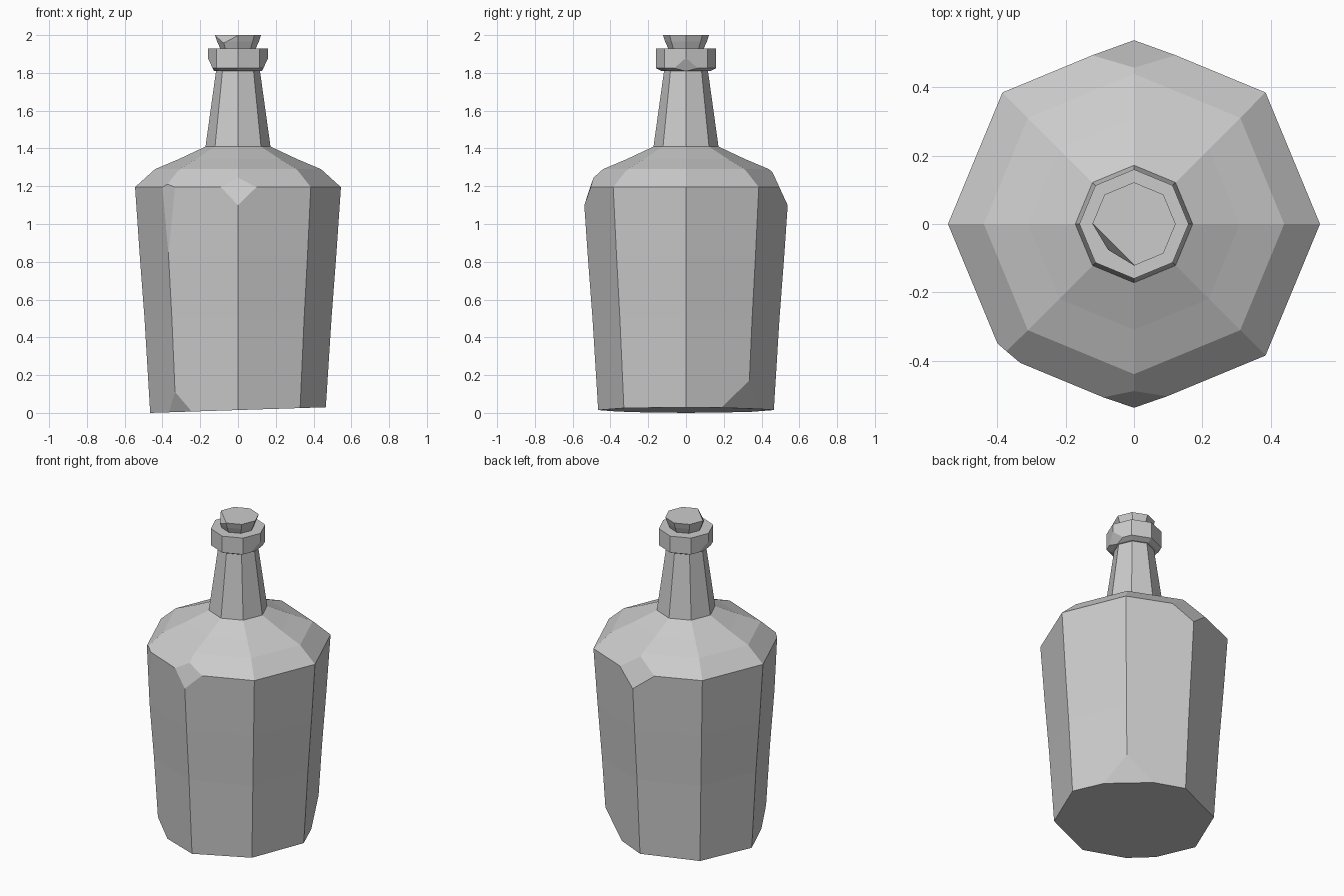
import bpy
import bmesh
import math
from mathutils import Vector

cube = bpy.data.objects.get("Cube")
if cube:
    bpy.data.objects.remove(cube, do_unlink=True)

SIDES = 8

grey = bpy.data.materials.new("plain grey")
grey.use_nodes = True
colour = (0.6, 0.6, 0.6, 1)
grey.diffuse_color = colour
grey.node_tree.nodes["Principled BSDF"].inputs["Base Color"].default_value = colour


def turned(profile):
    """Closed eight-sided solid from (radius, height) pairs, bottom to top."""
    bm = bmesh.new()
    rings = []
    for r, z in profile:
        angles = [math.tau * i / SIDES for i in range(SIDES)]
        rings.append([bm.verts.new((r * math.cos(a), r * math.sin(a), z)) for a in angles])
    for low, high in zip(rings, rings[1:]):
        for i in range(SIDES):
            j = (i + 1) % SIDES
            bm.faces.new((low[i], low[j], high[j], high[i]))
    bm.faces.new(rings[0][::-1])
    bm.faces.new(rings[-1])
    return bm, rings


def chip(bm, a, b, c):
    """Slice off the corner outside the plane through three points."""
    a, b, c = Vector(a), Vector(b), Vector(c)
    normal = (b - a).cross(c - a).normalized()
    centre = Vector((0, 0, a.z))
    if normal.dot(a - centre) < 0:
        normal = -normal
    bmesh.ops.bisect_plane(bm, geom=bm.verts[:] + bm.edges[:] + bm.faces[:],
                           plane_co=a, plane_no=normal, clear_outer=True)
    bmesh.ops.holes_fill(bm, edges=[e for e in bm.edges if e.is_boundary], sides=0)


def finish(bm, name):
    bmesh.ops.recalc_face_normals(bm, faces=bm.faces[:])
    mesh = bpy.data.meshes.new(name)
    bm.to_mesh(mesh)
    bm.free()
    mesh.materials.append(grey)
    obj = bpy.data.objects.new(name, mesh)
    bpy.context.collection.objects.link(obj)


# Body, shoulder and neck, with a slightly tilted base
bm, rings = turned([(0.465, 0.015), (0.495, 0.5), (0.52, 0.83), (0.545, 1.195),
                    (0.44, 1.29), (0.31, 1.345), (0.172, 1.41), (0.115, 1.82)])
for v in rings[0]:
    v.co.z += 0.032 * v.co.x
# Worn corners at the shoulder: front, back, front right
chip(bm, (0, -0.538, 1.1), (0.1, -0.503, 1.2), (-0.09, -0.506, 1.2))
chip(bm, (0, 0.538, 1.1), (0.12, 0.492, 1.2), (-0.12, 0.492, 1.2))
chip(bm, (-0.368, -0.368, 0.83), (-0.4, -0.35, 1.2), (-0.33, -0.41, 1.2))
# Worn corners at the base
chip(bm, (-0.333, -0.333, 0.11), (-0.24, -0.37, 0.01), (-0.37, -0.24, 0.01))
chip(bm, (0.338, 0.338, 0.18), (0.39, 0.18, 0.02), (0.18, 0.39, 0.02))
finish(bm, "bottle_body")

# Collar around the mouth, chipped on both sides
bm, rings = turned([(0.13, 1.81), (0.16, 1.825), (0.16, 1.93)])
for side in (1, -1):
    chip(bm, (side * 0.16, 0, 1.88), (side * 0.13, 0.05, 1.815), (side * 0.13, -0.05, 1.815))
finish(bm, "mouth_collar")

# Flared stopper with a broken front right corner
bm, rings = turned([(0.09, 1.92), (0.11, 1.965), (0.122, 2.0)])
chip(bm, (-0.12, 0, 2.0), (0, -0.12, 2.0), (-0.075, -0.075, 1.96))
finish(bm, "stopper")
